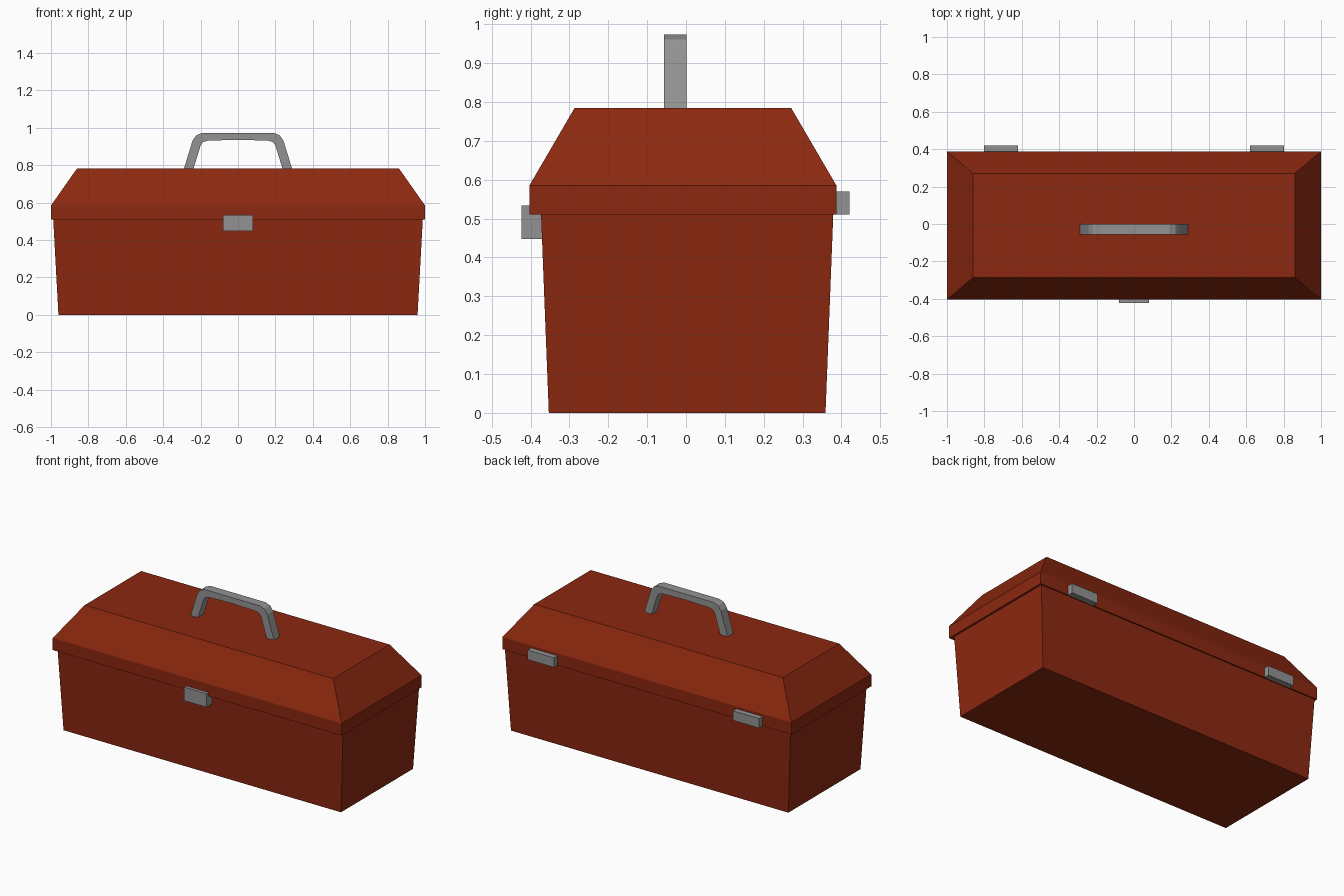
import bpy, bmesh

if "Cube" in bpy.data.objects:
    bpy.data.objects.remove(bpy.data.objects["Cube"])


def material(name, colour):
    m = bpy.data.materials.new(name)
    m.diffuse_color = (*colour, 1.0)
    m.use_nodes = True
    m.node_tree.nodes["Principled BSDF"].inputs["Base Color"].default_value = m.diffuse_color
    return m


RED = material("dark red paint", (0.26, 0.021, 0.005))
GREY = material("grey metal", (0.29, 0.29, 0.29))


def finish(name, bm, mat):
    bmesh.ops.recalc_face_normals(bm, faces=bm.faces)
    mesh = bpy.data.meshes.new(name)
    bm.to_mesh(mesh)
    bm.free()
    mesh.materials.append(mat)
    obj = bpy.data.objects.new(name, mesh)
    bpy.context.collection.objects.link(obj)
    return obj


def stacked(name, levels, mat):
    """Closed solid through rectangles (half width, y front, y back, z)."""
    bm = bmesh.new()
    rings = [[bm.verts.new(p) for p in ((-w, f, z), (w, f, z), (w, b, z), (-w, b, z))]
             for w, f, b, z in levels]
    bm.faces.new(rings[0])
    bm.faces.new(rings[-1])
    for lo, hi in zip(rings, rings[1:]):
        for i in range(4):
            j = (i + 1) % 4
            bm.faces.new((lo[i], lo[j], hi[j], hi[i]))
    return finish(name, bm, mat)


def block(name, x, half, front, back, z0, z1, mat):
    obj = stacked(name, [(half, front, back, z0), (half, front, back, z1)], mat)
    obj.location.x = x


# Tapered body and lid with sloping sides
stacked("body", [(0.96, -0.353, 0.359, 0.0), (0.988, -0.373, 0.379, 0.512)], RED)
stacked("lid", [(1.0, -0.403, 0.387, 0.51), (1.0, -0.403, 0.387, 0.585),
                (0.86, -0.287, 0.271, 0.784)], RED)

# Front latch and the two back hinges
block("latch", 0.0, 0.079, -0.423, -0.36, 0.448, 0.533, GREY)
for side, label in ((-1, "left"), (1, "right")):
    block(label + "_hinge", side * 0.71, 0.091, 0.375, 0.421, 0.51, 0.57, GREY)

# Handle: a mirrored strip of outer and inner profile points, given depth
outer = [(-0.289, 0.782), (-0.243, 0.932), (-0.222, 0.961), (-0.19, 0.973)]
inner = [(-0.238, 0.782), (-0.2, 0.905), (-0.187, 0.924), (-0.16, 0.932)]
outer += [(-x, z) for x, z in reversed(outer)]
inner += [(0.0, 0.936)] + [(-x, z) for x, z in reversed(inner)]
outer.insert(4, (0.0, 0.973))
bm = bmesh.new()
Y0, Y1 = -0.057, 0.001
rings = [[bm.verts.new((x, y, z)) for (x, z), y in ((o, Y0), (o, Y1), (i, Y1), (i, Y0))]
         for o, i in zip(outer, inner)]
for a, b in zip(rings, rings[1:]):
    for k in range(4):
        n = (k + 1) % 4
        bm.faces.new((a[k], a[n], b[n], b[k]))
bm.faces.new(rings[0])
bm.faces.new(rings[-1])
finish("handle", bm, GREY)
